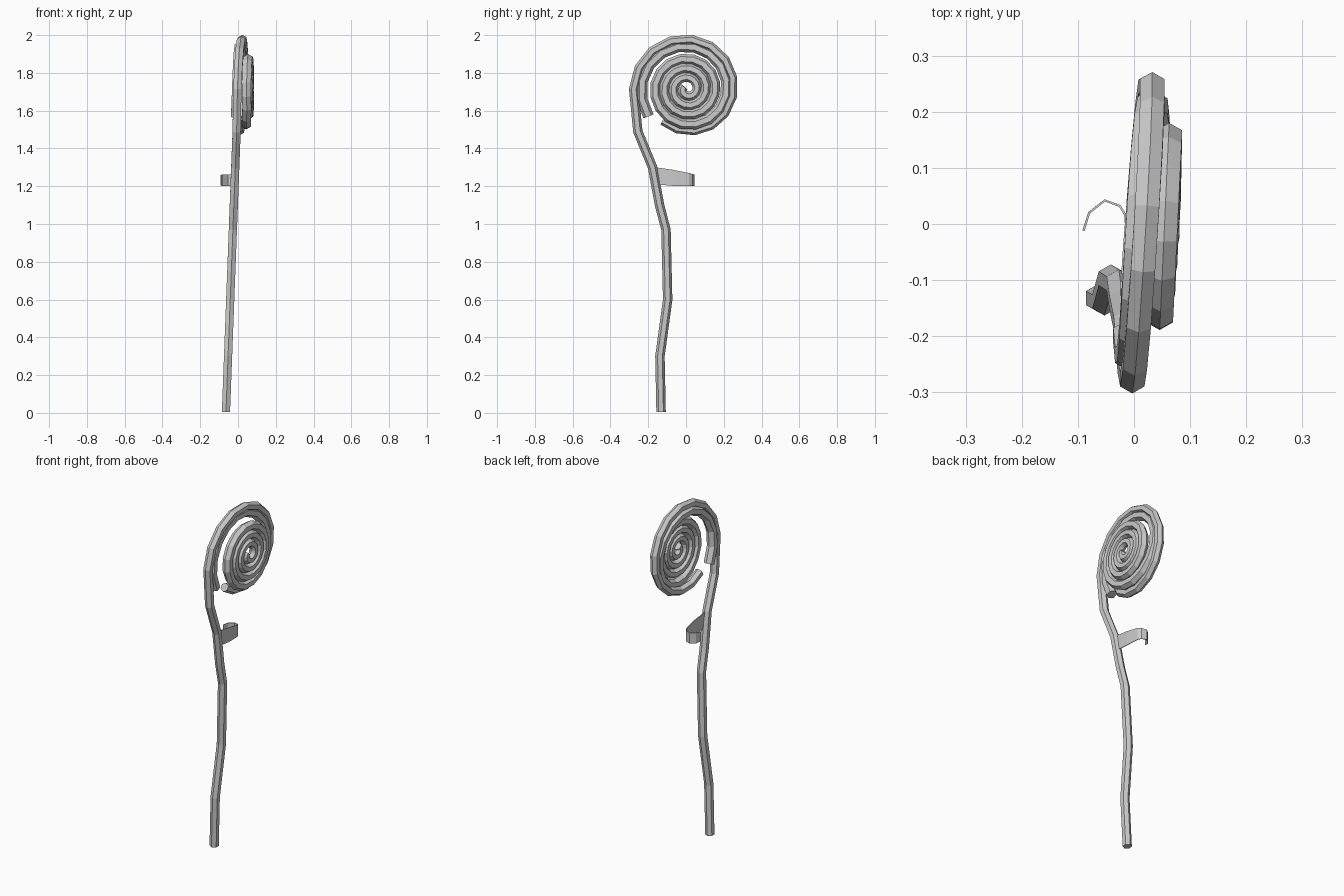
import bpy, bmesh
from math import sin, cos, pi, radians
from mathutils import Vector

if "Cube" in bpy.data.objects:
    bpy.data.objects.remove(bpy.data.objects["Cube"])

CY, CZ = 0.008, 1.715     # centre of the coil in the y-z plane


def make_object(name, bm):
    bmesh.ops.recalc_face_normals(bm, faces=bm.faces[:])
    mesh = bpy.data.meshes.new(name)
    bm.to_mesh(mesh)
    bm.free()
    obj = bpy.data.objects.new(name, mesh)
    bpy.context.collection.objects.link(obj)
    return obj


def sweep(name, path, radii, sides=6):
    """Sweep a hexagon along a path lying roughly in the y-z plane."""
    bm = bmesh.new()
    rings = []
    for i, p in enumerate(path):
        t = (path[min(i + 1, len(path) - 1)] - path[max(i - 1, 0)]).normalized()
        n = Vector((1, 0, 0)).cross(t).normalized()
        b = t.cross(n)
        rings.append([bm.verts.new(p + radii[i] * (n * cos(2 * pi * k / sides)
                                                   + b * sin(2 * pi * k / sides)))
                      for k in range(sides)])
    for r0, r1 in zip(rings, rings[1:]):
        for k in range(sides):
            j = (k + 1) % sides
            bm.faces.new((r0[k], r0[j], r1[j], r1[k]))
    bm.faces.new(rings[0])
    bm.faces.new(rings[-1])
    return make_object(name, bm)


def coil_point(x, r, deg):
    """Point at an angle measured clockwise from the left (-y) side."""
    a = radians(deg)
    return Vector((x, CY - r * cos(a), CZ + r * sin(a)))


# Stem rising into the outer turn of the coil
stem = [Vector((-0.064 + 0.038 * z, y, z)) for y, z in
        [(-0.132, 0.005), (-0.138, 0.3), (-0.097, 0.6), (-0.106, 0.97),
         (-0.14, 1.1), (-0.177, 1.3), (-0.255, 1.49)]]
steps = 13
for i in range(steps + 1):
    d = 308 * i / steps
    a = radians(d)
    stem.append(coil_point(0.014 - 0.017 * cos(a) + 0.008 * sin(a),
                           0.285 - 0.073 * i / steps, d))
sweep("stem", stem, [0.025] * len(stem))

# Inner coil, stepping sideways in its first turn and winding to the centre
coil, sizes = [], []
turns, per_turn = 4.2, 16
count = int(turns * per_turn)
for i in range(count + 1):
    u = i / per_turn
    d = -35 + 360 * u
    if u < 1:
        r, x = 0.252 - 0.075 * u, -0.012 + 0.066 * u
    else:
        f = (u - 1) / (turns - 1)
        r, x = 0.177 - 0.157 * f, 0.054 + 0.008 * f
    p = coil_point(x, r, d)
    p.x += 0.05 * (p.y - CY) * min(u, 1)
    coil.append(p)
    sizes.append(0.029 - 0.006 * i / count)
sweep("inner_coil", coil, sizes)

# Small curled leaf on the stem
bm = bmesh.new()
leaf = [(-0.015, -0.16, 1.21, 1.3), (-0.012, -0.07, 1.202, 1.287),
        (-0.015, 0.015, 1.2, 1.27), (-0.025, 0.032, 1.2, 1.265),
        (-0.052, 0.042, 1.2, 1.262), (-0.08, 0.02, 1.2, 1.262),
        (-0.09, -0.012, 1.205, 1.26)]
cols = [(bm.verts.new((x, y, z0)), bm.verts.new((x, y, z1))) for x, y, z0, z1 in leaf]
for c0, c1 in zip(cols, cols[1:]):
    bm.faces.new((c0[0], c1[0], c1[1], c0[1]))
curl = make_object("curled_leaf", bm)
mod = curl.modifiers.new("thickness", 'SOLIDIFY')
mod.thickness = 0.004
mod.offset = 0
